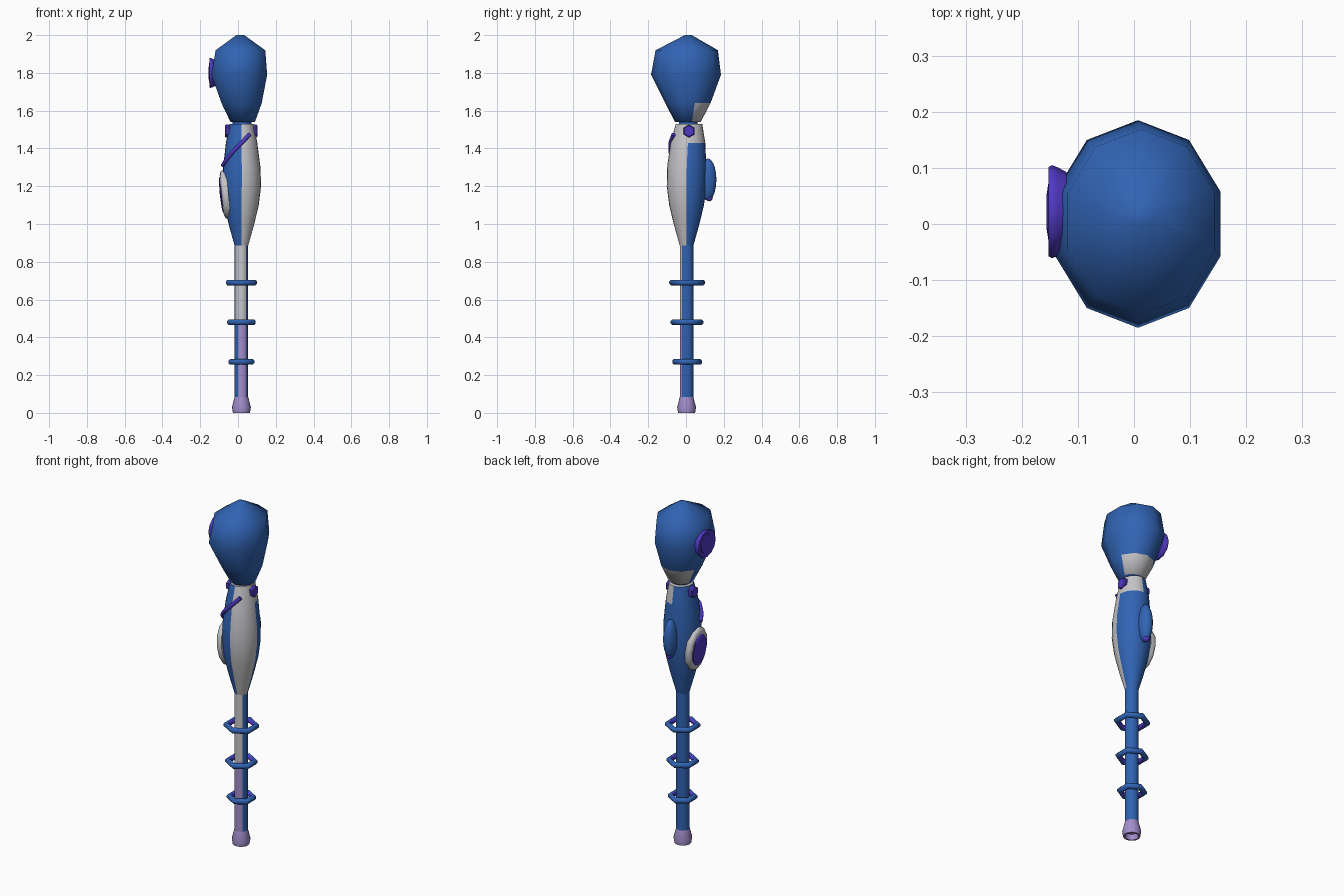
import bpy, bmesh, math
from mathutils import Matrix, Vector

cube = bpy.data.objects.get("Cube")
if cube:
    bpy.data.objects.remove(cube, do_unlink=True)


def material(name, rgb):
    m = bpy.data.materials.new(name)
    m.use_nodes = True
    m.diffuse_color = (*rgb, 1)
    m.node_tree.nodes["Principled BSDF"].inputs["Base Color"].default_value = (*rgb, 1)
    return m


BLUE = material("blue", (0.03, 0.125, 0.45))
GREY = material("light grey", (0.56, 0.55, 0.57))
LILAC = material("lilac", (0.36, 0.27, 0.6))
PURPLE = material("purple", (0.08, 0.04, 0.55))


def finish(bm, name, mats, rule=None, angle=50):
    """Turn a bmesh into a shaded object; rule picks a material per face."""
    bmesh.ops.recalc_face_normals(bm, faces=bm.faces)
    for f in bm.faces:
        f.material_index = rule(f.calc_center_median(), f.normal) if rule else 0
    me = bpy.data.meshes.new(name)
    bm.to_mesh(me)
    bm.free()
    for m in mats:
        me.materials.append(m)
    ob = bpy.data.objects.new(name, me)
    bpy.context.collection.objects.link(ob)
    bpy.ops.object.select_all(action='DESELECT')
    ob.select_set(True)
    bpy.context.view_layer.objects.active = ob
    bpy.ops.object.shade_smooth_by_angle(angle=math.radians(angle))
    return ob


def loft(name, rings, n, mats, rule=None, angle=50, matrix=None):
    """Skin elliptical rings (z, centre x, centre y, radius x, radius y)."""
    bm = bmesh.new()
    loops = []
    for z, cx, cy, rx, ry in rings:
        ts = [math.pi / 2 + math.tau * i / n for i in range(n)]
        loops.append([bm.verts.new((cx + rx * math.cos(t), cy + ry * math.sin(t), z)) for t in ts])
    for a, b in zip(loops, loops[1:]):
        for i in range(n):
            j = (i + 1) % n
            bm.faces.new((a[i], a[j], b[j], b[i]))
    bm.faces.new(loops[0][::-1])
    bm.faces.new(loops[-1])
    if matrix:
        bm.transform(matrix)
    return finish(bm, name, mats, rule, angle)


def round_rings(pairs, cx=0.018, cy=0.003):
    return [(z, cx, cy, r, r) for z, r in pairs]


CX, CY = 0.018, 0.003


def bearing(c):
    """Degrees away from the front, positive towards the left side."""
    return math.degrees(math.atan2(c.x - CX, -(c.y - CY)))


# Head: ten sided bulb with a pale patch low on the back
loft("head", [(1.54, 0.025, 0.01, 0.068, 0.068), (1.64, 0.019, 0.01, 0.112, 0.12),
              (1.79, 0.007, 0, 0.155, 0.185), (1.92, 0.013, 0.004, 0.138, 0.165),
              (2.0, 0.012, 0.012, 0.022, 0.018)], 10, [BLUE, GREY],
     lambda c, n: int(c.z < 1.64 and c.y > 0.055), 80)
loft("neck", round_rings([(1.51, 0.05), (1.56, 0.05)], 0.022, 0.012), 16, [BLUE])

# Upper body: pale front left quarter and collar
loft("body", [(0.885, CX, CY, 0.036, 0.036), (1.0, CX, CY, 0.068, 0.068),
              (1.1, CX, CY, 0.092, 0.092), (1.2, 0.02, CY, 0.102, 0.105),
              (1.3, 0.02, 0.004, 0.099, 0.104), (1.43, 0.019, 0.01, 0.083, 0.092),
              (1.53, 0.019, 0.016, 0.064, 0.07)], 24, [BLUE, GREY],
     lambda c, n: int(c.x > CX and (c.z > 1.43 or c.y < 0.007)))


# Shaft with a two tone stripe down the front
def stripe(c, n):
    b = bearing(c)
    if c.z > 0.48:
        return int(-60 < b < 50)
    return 2 if -30 < b < 50 else 0


loft("shaft", round_rings([(0.06, 0.036), (0.48, 0.036), (0.89, 0.036)]), 24,
     [BLUE, GREY, LILAC], stripe)

# Hollow pommel
loft("pommel", round_rings([(0.03, 0.03), (0, 0.036), (0, 0.045), (0.03, 0.05), (0.085, 0.036)]),
     16, [LILAC])

# Six sided hand guards, purple on the inside
for name, z, outer in (("upper_ring", 0.69, 0.096), ("middle_ring", 0.48, 0.088),
                       ("lower_ring", 0.27, 0.08)):
    bm = bmesh.new()
    tube = 0.016
    hoops = []
    for i in range(6):
        t = math.pi / 2 + i * math.pi / 3
        hoop = []
        for k in range(8):
            p = (k + 0.5) * math.tau / 8
            r = outer - tube + tube * math.cos(p)
            hoop.append(bm.verts.new((CX + r * math.cos(t), 0.006 + r * math.sin(t),
                                      z + tube * math.sin(p))))
        hoops.append(hoop)
    for i in range(6):
        a, b = hoops[i], hoops[(i + 1) % 6]
        for k in range(8):
            m = (k + 1) % 8
            bm.faces.new((a[k], b[k], b[m], a[m]))
    finish(bm, name, [BLUE, PURPLE],
           lambda c, n: int((n.x * (c.x - CX) + n.y * (c.y - 0.006)) < -0.03))


def facing_right(x, y, z, tilt=0):
    """Local z points out of the right side, local x points up."""
    return Matrix.Translation((x, y, z)) @ Matrix.Rotation(math.radians(-90 - tilt), 4, 'Y')


def disc(steps, rx, ry):
    return [(h, 0, 0, rx * s, ry * s) for h, s in steps]


# Hexagonal collar studs
for name, x in (("right_stud", -0.056), ("left_stud", 0.088)):
    loft(name, disc([(-0.014, 0.85), (-0.008, 1), (0.008, 1), (0.014, 0.85)], 0.034, 0.034), 6,
         [PURPLE], angle=30, matrix=facing_right(x, 0.016, 1.492) @ Matrix.Rotation(math.pi / 6, 4, 'Z'))

# Oval badge on the right of the body
badge = facing_right(-0.08, 0.0, 1.155, 6)
loft("badge_rim", disc([(-0.03, 0.95), (-0.012, 1), (0, 0.95), (0.006, 0.8)], 0.13, 0.085), 12,
     [GREY], matrix=badge)
loft("badge_centre", disc([(0, 0.8), (0.01, 0.74), (0.014, 0.5), (0.016, 0.1)], 0.125, 0.082), 12,
     [PURPLE], matrix=badge)

# Round medallion on the right of the head
medal = facing_right(-0.14, 0.022, 1.8)
loft("medallion_rim", disc([(-0.02, 0.85), (-0.004, 0.95), (0.006, 1), (0.012, 0.96),
                            (0.008, 0.74)], 0.08, 0.083), 12, [PURPLE], matrix=medal)
loft("medallion_centre", disc([(0, 0.72), (0.012, 0.66), (0.016, 0.35)], 0.08, 0.083), 12,
     [PURPLE], matrix=medal)

# Oval pod on the back with a small purple tip
bm = bmesh.new()
bmesh.ops.create_uvsphere(bm, u_segments=16, v_segments=10, radius=1,
                          matrix=Matrix.Translation((0.02, 0.115, 1.235)) @
                          Matrix.Diagonal((0.036, 0.046, 0.112, 1)))
finish(bm, "back_pod", [BLUE])
bm = bmesh.new()
bmesh.ops.create_icosphere(bm, subdivisions=2, radius=0.018,
                           matrix=Matrix.Translation((0.02, 0.124, 1.138)))
finish(bm, "pod_tip", [PURPLE])

# Slanted cord across the front of the body
curve = bpy.data.curves.new("cord", 'CURVE')
curve.dimensions = '3D'
curve.bevel_depth = 0.011
curve.bevel_resolution = 2
curve.use_fill_caps = True
spline = curve.splines.new('POLY')
path = [(0.062, -0.066, 1.475), (0.02, -0.083, 1.43), (-0.03, -0.083, 1.38),
        (-0.062, -0.057, 1.34), (-0.08, -0.02, 1.31)]
spline.points.add(len(path) - 1)
for point, co in zip(spline.points, path):
    point.co = (*co, 1)
curve.materials.append(PURPLE)
bpy.context.collection.objects.link(bpy.data.objects.new("cord", curve))
